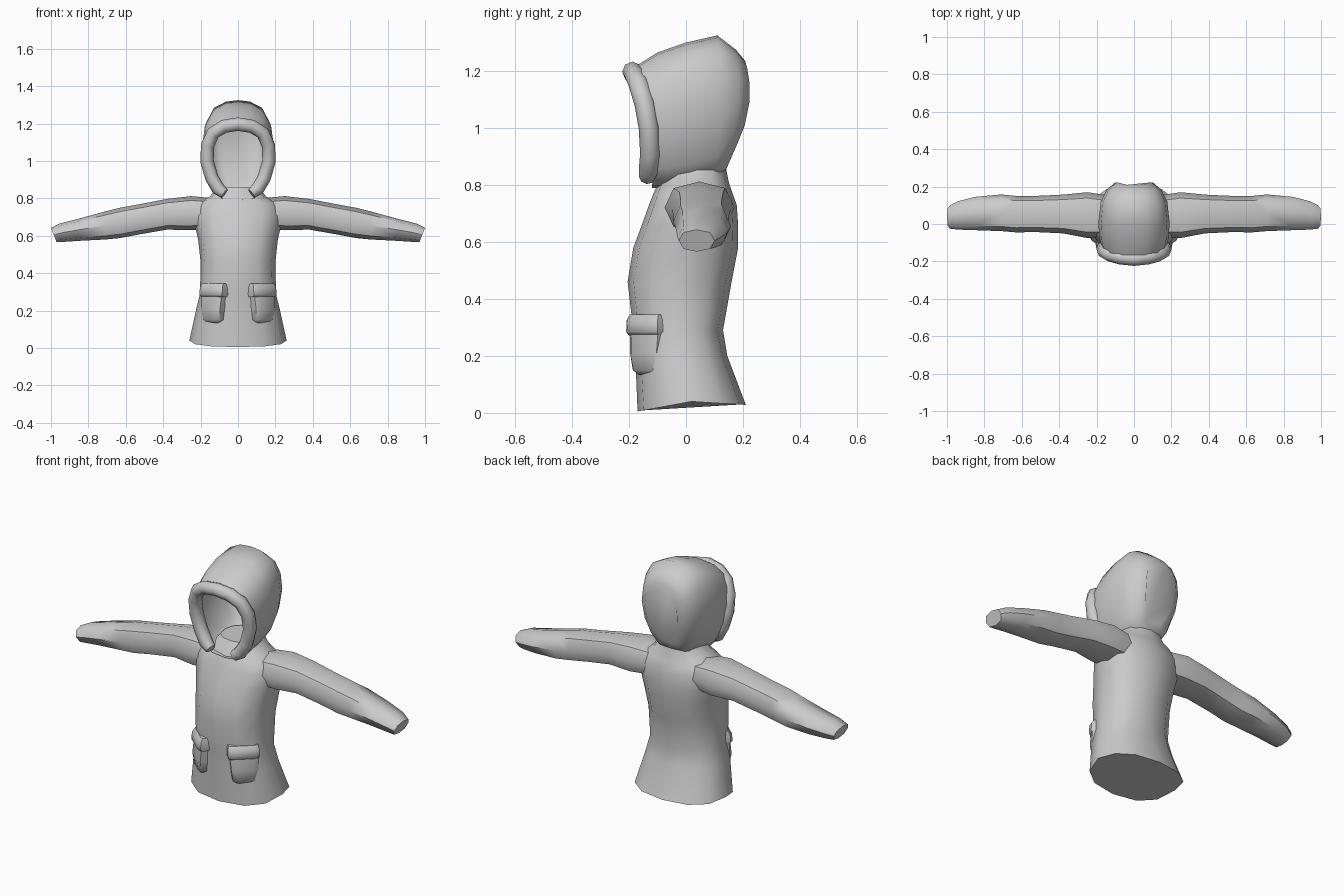
import bpy, bmesh
from math import sin, cos, pi, copysign, radians
from mathutils import Vector, Matrix

cube = bpy.data.objects.get("Cube")
if cube:
    bpy.data.objects.remove(cube, do_unlink=True)

cloth = bpy.data.materials.new("grey_cloth")
cloth.use_nodes = True
grey = (0.6, 0.6, 0.6, 1)
cloth.diffuse_color = grey
cloth.node_tree.nodes["Principled BSDF"].inputs["Base Color"].default_value = grey


def finish(obj, angle=50):
    """Apply the cloth and smooth the soft edges."""
    if not obj.data.materials:
        obj.data.materials.append(cloth)
    bpy.ops.object.select_all(action='DESELECT')
    obj.select_set(True)
    bpy.context.view_layer.objects.active = obj
    bpy.ops.object.shade_smooth_by_angle(angle=radians(angle))
    return obj


def loft(name, rings, cap_start=True, cap_end=True, matrix=None, angle=50):
    """Skin a list of equal-length closed rings."""
    bm = bmesh.new()
    rows = [[bm.verts.new(p) for p in ring] for ring in rings]
    n = len(rows[0])
    for a, b in zip(rows, rows[1:]):
        for i in range(n):
            j = (i + 1) % n
            bm.faces.new((a[i], a[j], b[j], b[i]))
    if cap_start:
        bm.faces.new(rows[0][::-1])
    if cap_end:
        bm.faces.new(rows[-1])
    if matrix:
        bm.transform(matrix)
    bmesh.ops.recalc_face_normals(bm, faces=bm.faces)
    mesh = bpy.data.meshes.new(name)
    bm.to_mesh(mesh)
    bm.free()
    obj = bpy.data.objects.new(name, mesh)
    bpy.context.collection.objects.link(obj)
    return finish(obj, angle)


def oval(n, power=1.0, phase=0.0):
    """Unit oval; a power below one makes it boxier."""
    pts = []
    for i in range(n):
        a = 2 * pi * (i + phase) / n
        c, s = cos(a), sin(a)
        pts.append((copysign(abs(c) ** power, c), copysign(abs(s) ** power, s)))
    return pts


# Coat body: height, half width, front y, back y
body = [(0.04, 0.26, -0.17, 0.21), (0.20, 0.225, -0.178, 0.145),
        (0.29, 0.203, -0.185, 0.13), (0.46, 0.2, -0.205, 0.16),
        (0.58, 0.213, -0.185, 0.183), (0.66, 0.232, -0.155, 0.183),
        (0.73, 0.24, -0.13, 0.178), (0.78, 0.21, -0.11, 0.16),
        (0.81, 0.15, -0.095, 0.15), (0.86, 0.11, -0.06, 0.14)]
rings = []
for k, (z, w, f, b) in enumerate(body):
    ring = []
    for c, s in oval(12, 0.85):
        dip = (0.035 * max(0, -s) + 0.012 * max(0, s)) if k == 0 else 0
        ring.append((w * c, (f + b) / 2 + (b - f) / 2 * s, z - dip))
    rings.append(ring)
loft("coat_body", rings)

# Sleeves: x, front y, back y, bottom z, top z
sleeve = [(0.12, -0.07, 0.15, 0.64, 0.80), (0.25, -0.075, 0.17, 0.63, 0.812),
          (0.38, -0.05, 0.157, 0.633, 0.797), (0.53, -0.043, 0.15, 0.607, 0.768),
          (0.63, -0.045, 0.15, 0.588, 0.75), (0.71, -0.038, 0.158, 0.58, 0.73),
          (0.85, -0.033, 0.145, 0.573, 0.692), (0.94, -0.03, 0.122, 0.568, 0.665),
          (0.985, -0.025, 0.1, 0.566, 0.643)]
for side, name in ((1, "left_sleeve"), (-1, "right_sleeve")):
    rings = []
    for x, f, b, lo, hi in sleeve:
        lean = 0.015 if x > 0.9 else 0
        rings.append([(side * (x + lean * s), (f + b) / 2 + (b - f) / 2 * c,
                       (lo + hi) / 2 + (hi - lo) / 2 * s)
                      for c, s in oval(8, 0.85)])
    loft(name, rings)

# Hood: bottom y and z, bulge of the middle, top y and z, half width
hood = [(-0.12, 0.79, 0.03, -0.18, 1.215, 0.172),
        (-0.07, 0.79, 0.015, -0.10, 1.265, 0.186),
        (0.02, 0.80, 0.0, 0.0, 1.30, 0.19),
        (0.10, 0.82, 0.015, 0.11, 1.325, 0.178),
        (0.14, 0.85, 0.025, 0.175, 1.275, 0.145),
        (0.15, 0.89, 0.04, 0.208, 1.235, 0.1)]
# Half outline of one hood section: width fraction, height fraction
outline = [(0, 0), (0.48, 0.02), (0.72, 0.15), (0.92, 0.35), (1, 0.58),
           (0.93, 0.78), (0.72, 0.92), (0.36, 0.985), (0, 1)]
outline += [(-u, t) for u, t in outline[-2:0:-1]]
rings = []
for y0, z0, bulge, y1, z1, w in hood:
    rings.append([(u * w, y0 + (y1 - y0) * t + bulge * 4 * t * (1 - t),
                   z0 + (z1 - z0) * t) for u, t in outline])
loft("hood", rings, cap_start=False)

# Padded trim around the hood opening
half = [(0, -0.188, 1.197), (0.075, -0.18, 1.185), (0.132, -0.165, 1.15),
        (0.162, -0.145, 1.085), (0.166, -0.13, 1.0), (0.14, -0.125, 0.91),
        (0.105, -0.13, 0.85), (0.072, -0.138, 0.826)]
path = [Vector((-x, y, z)) for x, y, z in half[:0:-1]] + [Vector(p) for p in half]
rings = []
for i, p in enumerate(path):
    along = (path[min(i + 1, len(path) - 1)] - path[max(i - 1, 0)]).normalized()
    depth = Vector((0, 1, 0))
    depth = (depth - along * depth.dot(along)).normalized()
    across = along.cross(depth)
    r = 0.028 if i in (0, len(path) - 1) else 0.036
    rings.append([p + r * (c * across + s * depth) for c, s in oval(8)])
loft("hood_trim", rings)

# Pockets: height, left edge, right edge, thickness
pouch = [(0.133, -0.035, 0.045, 0.012), (0.15, -0.058, 0.066, 0.024),
         (0.21, -0.066, 0.072, 0.034), (0.30, -0.075, 0.076, 0.024)]
flap = [(0.272, -0.08, 0.074, 0.024), (0.285, -0.084, 0.08, 0.038),
        (0.325, -0.084, 0.078, 0.034), (0.345, -0.08, 0.072, 0.018)]
for side, word in ((1, "left"), (-1, "right")):
    place = (Matrix.Scale(side, 4, (1, 0, 0)) @ Matrix.Translation((0.132, -0.137, 0))
             @ Matrix.Rotation(radians(42), 4, 'Z'))
    for part, rows in (("pocket", pouch), ("pocket_flap", flap)):
        rings = [[(a, 0.03, z), (a, -t * 0.6, z), (a + 0.02, -t, z),
                  (b - 0.02, -t, z), (b, -t * 0.6, z), (b, 0.03, z)]
                 for z, a, b, t in rows]
        loft(f"{word}_{part}", rings, matrix=place)
